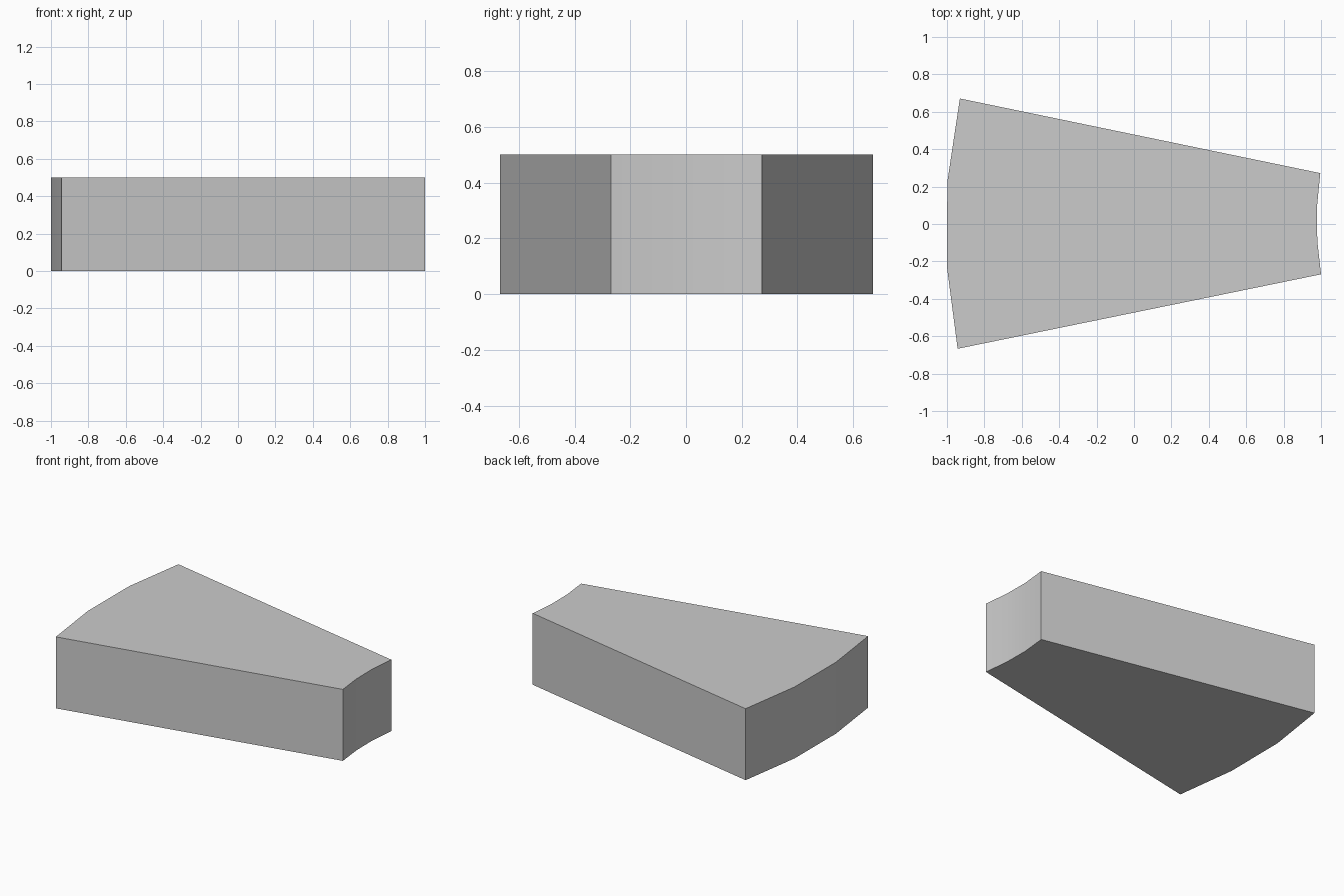
import bpy, bmesh, math

if "Cube" in bpy.data.objects:
    bpy.data.objects.remove(bpy.data.objects["Cube"])

# Plan outline of the arch block: three-chord outer arc, three-chord inner arc
outline = [
    (-0.943, -0.667), (1.0, -0.269),
    (0.98, -0.09), (0.978, 0.09),
    (0.996, 0.272), (-0.931, 0.671),
    (-0.998, 0.225), (-1.0, -0.23),
]
HEIGHT = 0.5

bm = bmesh.new()
base = bm.faces.new([bm.verts.new((x, y, 0)) for x, y in outline])
res = bmesh.ops.extrude_face_region(bm, geom=[base], use_keep_orig=True)
top = [g for g in res["geom"] if isinstance(g, bmesh.types.BMVert)]
bmesh.ops.translate(bm, verts=top, vec=(0, 0, HEIGHT))
bmesh.ops.recalc_face_normals(bm, faces=bm.faces)

mesh = bpy.data.meshes.new("arch_block")
bm.to_mesh(mesh)
bm.free()
block = bpy.data.objects.new("arch_block", mesh)
bpy.context.collection.objects.link(block)

# Smooth the curved ends, keep the corners sharp
bpy.context.view_layer.objects.active = block
block.select_set(True)
bpy.ops.object.shade_smooth_by_angle(angle=math.radians(30))
